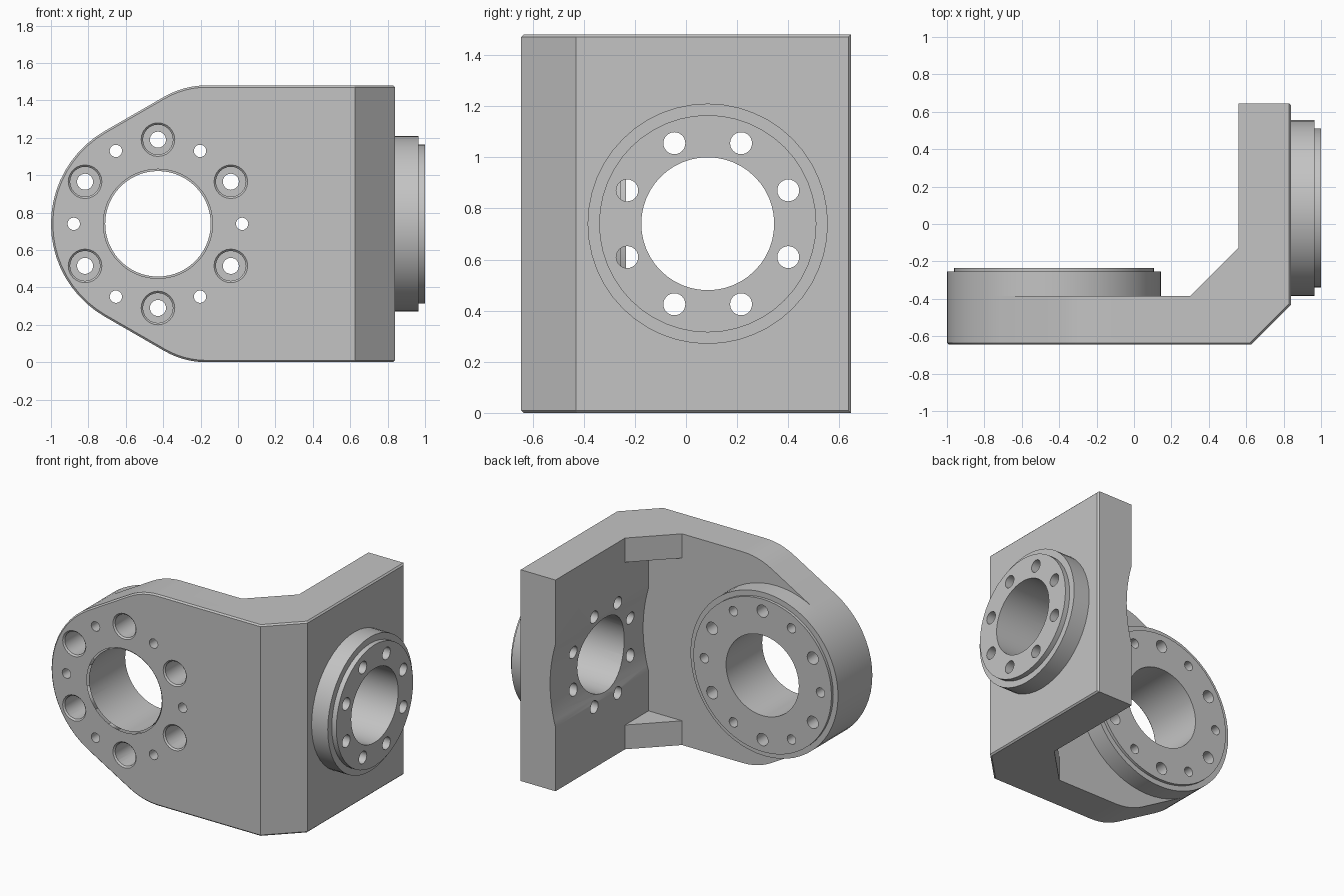
import bpy, bmesh
from math import sin, cos, radians, pi
from mathutils import Matrix, Vector

cube = bpy.data.objects.get("Cube")
if cube:
    bpy.data.objects.remove(cube, do_unlink=True)

MID = 0.74                        # half the height
FRONT, BACK = -0.645, -0.385      # faces of the front plate
HUB = Vector((-0.428, 0, MID))    # axis of the front bore, along y
PORT = Vector((0, 0.085, MID))    # axis of the side bore, along x

metal = bpy.data.materials.new("grey metal")
metal.use_nodes = True
GREY = (0.55, 0.55, 0.55, 1)
metal.diffuse_color = GREY
metal.node_tree.nodes["Principled BSDF"].inputs["Base Color"].default_value = GREY


def make(name, bm):
    bmesh.ops.recalc_face_normals(bm, faces=bm.faces)
    mesh = bpy.data.meshes.new(name)
    bm.to_mesh(mesh)
    bm.free()
    mesh.materials.append(metal)
    ob = bpy.data.objects.new(name, mesh)
    bpy.context.collection.objects.link(ob)
    return ob


def prism(name, points, offset):
    bm = bmesh.new()
    face = bm.faces.new([bm.verts.new(p) for p in points])
    ext = bmesh.ops.extrude_face_region(bm, geom=[face])
    verts = [g for g in ext["geom"] if isinstance(g, bmesh.types.BMVert)]
    bmesh.ops.translate(bm, verts=verts, vec=offset)
    return make(name, bm)


def rod(bm, axis, centre, start, end, r1, r2=None, sides=24):
    """Cylinder or cone along x or y between two positions."""
    turn = Matrix.Rotation(pi / 2, 4, 'Y') if axis == 0 else Matrix.Rotation(-pi / 2, 4, 'X')
    pos = centre.copy()
    pos[axis] = (start + end) / 2
    bmesh.ops.create_cone(bm, cap_ends=True, segments=sides, radius1=r1,
                          radius2=r1 if r2 is None else r2, depth=end - start,
                          matrix=Matrix.Translation(pos) @ turn)


def around(axis, centre, radius, angle, along=0):
    """Point on a circle about the axis, at a position along it."""
    a, b = radius * cos(angle), radius * sin(angle)
    return centre + Vector((along, a, b) if axis == 0 else (a, along, b))


def ring(axis, centre, radius, count, first):
    return [around(axis, centre, radius, radians(first + 360 * i / count)) for i in range(count)]


def lathe(name, axis, centre, profile, sides):
    """Closed (radius, position) profile turned about the axis."""
    bm = bmesh.new()
    loops = [[bm.verts.new(around(axis, centre, r, 2 * pi * i / sides, t)) for r, t in profile]
             for i in range(sides)]
    for i, loop in enumerate(loops):
        for j in range(len(profile)):
            bm.faces.new((loops[i - 1][j - 1], loops[i - 1][j], loop[j], loop[j - 1]))
    return make(name, bm)


def arc(cx, cz, r, a0, a1, n):
    return [(cx + r * cos(radians(a0 + (a1 - a0) * i / n)),
             cz + r * sin(radians(a0 + (a1 - a0) * i / n))) for i in range(n + 1)]


def boolean(ob, cutter, operation='DIFFERENCE'):
    mod = ob.modifiers.new("cut", 'BOOLEAN')
    mod.operation, mod.solver, mod.object = operation, 'EXACT', cutter
    bpy.context.view_layer.objects.active = ob
    bpy.ops.object.modifier_apply(modifier=mod.name)


# Angled bracket profile, extruded upward
profile = [(-1.1, FRONT), (0.625, FRONT), (0.84, -0.43), (0.84, 0.645),
           (0.56, 0.645), (0.56, -0.125), (0.30, BACK), (-1.1, BACK)]
bracket = prism("bracket", [(x, y, 0) for x, y in profile], (0, 0, 2 * MID))

# Rounded nose outline trims the front plate
half = [(1.2, 2 * MID + 0.1), (-0.169, 2 * MID + 0.1)]
half += arc(-0.169, 1.03, 0.45, 90, 120, 6)
nose = arc(HUB.x, MID, 0.572, 120, 240, 20)
outline = half + nose + [(x, 2 * MID - z) for x, z in reversed(half)]
trim = prism("nose_trim", [(x, -0.9, z) for x, z in outline], (0, 1.8, 0))
boolean(bracket, trim, 'INTERSECT')

# Fine chamfer round the outer faces
bm = bmesh.new()
bm.from_mesh(bracket.data)
bmesh.ops.remove_doubles(bm, verts=bm.verts, dist=0.0005)
bmesh.ops.dissolve_limit(bm, angle_limit=0.01, verts=bm.verts, edges=bm.edges)


def outer(face):
    return face.normal.y < -0.5 or face.normal.x > 0.5


rim = [e for e in bm.edges if len(e.link_faces) == 2
       and outer(e.link_faces[0]) != outer(e.link_faces[1])]
bmesh.ops.bevel(bm, geom=rim, offset=0.01, segments=1, affect='EDGES')
bm.to_mesh(bracket.data)
bm.free()

# Pocket between the corner gussets
corners = [(0.2, BACK), (0.56, BACK), (0.56, 0), (0.2, 0)]
pocket = prism("pocket_cutter", [(x, y, 0.17) for x, y in corners], (0, 0, 2 * MID - 0.34))

# Shallow round relief in the side plate
relief = prism("relief_cutter", [(x, BACK, z) for x, z in arc(HUB.x, MID, 1.03, -17, 17, 12)],
               (0, 1.2, 0))

# Main bores, used on the bracket only
bm = bmesh.new()
rod(bm, 1, HUB, -0.9, 0, 0.282, sides=60)
rod(bm, 0, PORT, 0.4, 1.2, 0.26, sides=48)
main_bores = make("bore_cutter", bm)

# Bolt holes, one cutter for each flange
bm = bmesh.new()
for p in ring(1, HUB, 0.45, 6, 30):
    rod(bm, 1, p, -0.9, 0, 0.043)
for p in ring(1, HUB, 0.45, 6, 0):
    rod(bm, 1, p, -0.9, 0, 0.033)
hub_holes = make("hub_hole_cutter", bm)
bm = bmesh.new()
for p in ring(0, PORT, 0.341, 8, 22.5):
    rod(bm, 0, p, 0.4, 1.2, 0.043)
port_holes = make("port_hole_cutter", bm)

# Counterbores with chamfered mouths
bm = bmesh.new()
mouths = bmesh.new()
for p in ring(1, HUB, 0.45, 6, 30):
    rod(bm, 1, p, -0.7, -0.45, 0.08)
    rod(mouths, 1, p, FRONT - 0.01, FRONT + 0.01, 0.1, 0.08)
rod(mouths, 1, HUB, FRONT - 0.01, FRONT + 0.01, 0.302, 0.282, sides=60)
counterbores = make("counterbore_cutter", bm)
mouth = make("mouth_cutter", mouths)

# Stepped flanges behind the front plate and outside the side plate
rear_flange = lathe("rear_flange", 1, HUB, [
    (0.282, BACK), (0.572, BACK), (0.572, -0.255), (0.535, -0.255),
    (0.535, -0.235), (0.282, -0.235)], 60)
side_flange = lathe("side_flange", 0, PORT, [
    (0.26, 0.84), (0.47, 0.84), (0.47, 0.965), (0.425, 0.965),
    (0.425, 1.0), (0.26, 1.0)], 48)

cutters = (pocket, relief, main_bores, hub_holes, port_holes, counterbores, mouth)
for cutter in cutters:
    boolean(bracket, cutter)
boolean(rear_flange, hub_holes)
boolean(side_flange, port_holes)
for helper in cutters + (trim,):
    bpy.data.objects.remove(helper, do_unlink=True)

# Smooth round walls, sharp edges kept
bpy.ops.object.select_all(action='DESELECT')
for part in (bracket, rear_flange, side_flange):
    part.select_set(True)
bpy.context.view_layer.objects.active = bracket
bpy.ops.object.shade_smooth_by_angle(angle=radians(25))
